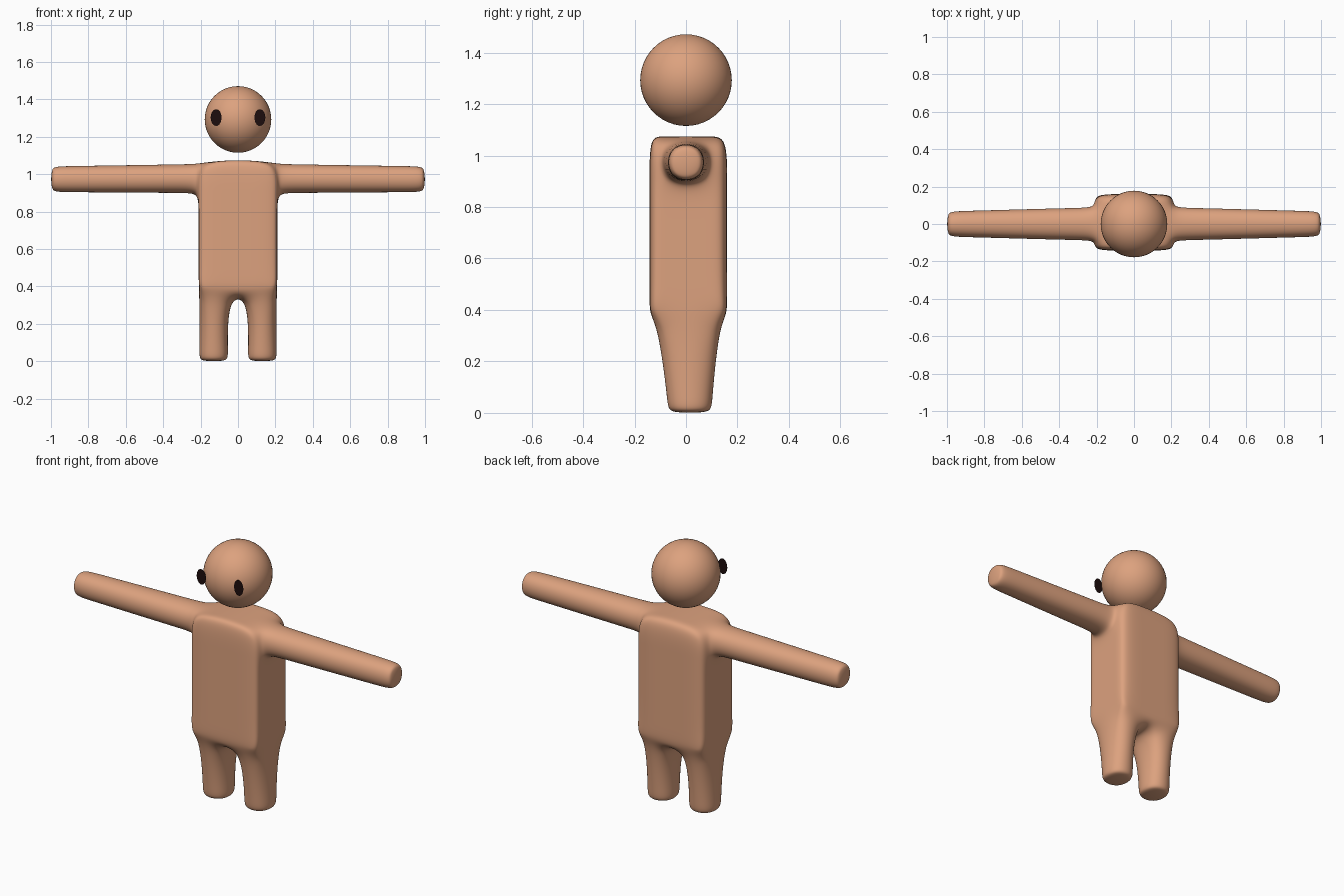
import bpy, bmesh
from mathutils import Matrix, Vector

cube = bpy.data.objects.get("Cube")
if cube:
    bpy.data.objects.remove(cube)


def material(name, rgb):
    m = bpy.data.materials.new(name)
    m.use_nodes = True
    m.diffuse_color = (*rgb, 1)
    m.node_tree.nodes["Principled BSDF"].inputs["Base Color"].default_value = (*rgb, 1)
    return m


skin = material("warm skin", (0.72, 0.36, 0.21))
dark = material("dark eye", (0.012, 0.004, 0.004))


def add_object(name, bm, mat):
    bmesh.ops.recalc_face_normals(bm, faces=bm.faces)
    mesh = bpy.data.meshes.new(name)
    bm.to_mesh(mesh)
    bm.free()
    mesh.materials.append(mat)
    mesh.shade_smooth()
    ob = bpy.data.objects.new(name, mesh)
    bpy.context.collection.objects.link(ob)
    return ob


# Cage columns across, from arm tip to arm tip, and levels from the feet up
half = [0.05, 0.21, 0.28, 0.96, 1.002]
XS = [-x for x in reversed(half)] + half
ZS = [-0.002, 0.03, 0.34, 0.46, 0.78, 0.893, 1.075]
LEG_TOP, ARM_BASE, TOP = 2, 5, 6


def cage_point(i, j, k):
    x, z = XS[i], ZS[k]
    side = -1 if j < 2 else 1
    outer = j in (0, 3)
    if abs(x) > 0.25:                       # arm, tapering to the hand
        t = (abs(x) - 0.28) / 0.72
        y = side * (0.095 - 0.022 * t)
        z = 1.06 - 0.012 * t if k == TOP else 0.893 + 0.006 * t
    elif k < LEG_TOP:                       # legs, tapering to the foot
        y = 0.015 + side * 0.092
        x = (0.047 if abs(x) < 0.1 else 0.213) * (1 if x > 0 else -1)
    elif outer:                             # torso front and back
        y = 0.009 + side * 0.151
        z = 0.39 if k == LEG_TOP else z
    else:                                   # torso middle columns
        y = 0.01 + side * 0.128 if k == LEG_TOP else side * 0.095
    if k == TOP and 0.2 < abs(x) < 0.25:    # sloping shoulder
        z = 1.062
    return Vector((x, y, z))


# Cells filled by the torso, arms and legs
cells = {(i, j, k) for i in (3, 4, 5) for j in range(3) for k in range(LEG_TOP, TOP)}
cells |= {(i, 1, ARM_BASE) for i in range(9)}
cells |= {(i, 1, k) for i in (3, 5) for k in range(LEG_TOP)}

# Skin the outside of the filled cells
bm = bmesh.new()
points = {}


def vert(key):
    if key not in points:
        points[key] = bm.verts.new(cage_point(*key))
    return points[key]


for cell in sorted(cells):
    for axis in range(3):
        u, v = (axis + 1) % 3, (axis + 2) % 3
        for step in (0, 1):
            neighbour = list(cell)
            neighbour[axis] += 2 * step - 1
            if tuple(neighbour) in cells:
                continue
            ring = []
            for du, dv in ((0, 0), (1, 0), (1, 1), (0, 1)):
                key = list(cell)
                key[axis] += step
                key[u] += du
                key[v] += dv
                ring.append(vert(tuple(key)))
            bm.faces.new(ring)
body = add_object("body", bm, skin)
sub = body.modifiers.new("smooth form", "SUBSURF")
sub.levels = sub.render_levels = 4

# Floating head
bm = bmesh.new()
bmesh.ops.create_uvsphere(bm, u_segments=48, v_segments=24, radius=0.178,
                          matrix=Matrix.Translation((0, 0, 1.293)))
add_object("head", bm, skin)

# Flat oval eyes, held just ahead of the face
for name, side in (("left_eye", 1), ("right_eye", -1)):
    bm = bmesh.new()
    place = (Matrix.Translation((side * 0.117, -0.161, 1.303))
             @ Matrix.Diagonal((0.029, 1, 0.044, 1))
             @ Matrix.Rotation(1.5707963, 4, "X"))
    bmesh.ops.create_circle(bm, cap_ends=True, segments=32, radius=1, matrix=place)
    add_object(name, bm, dark)
